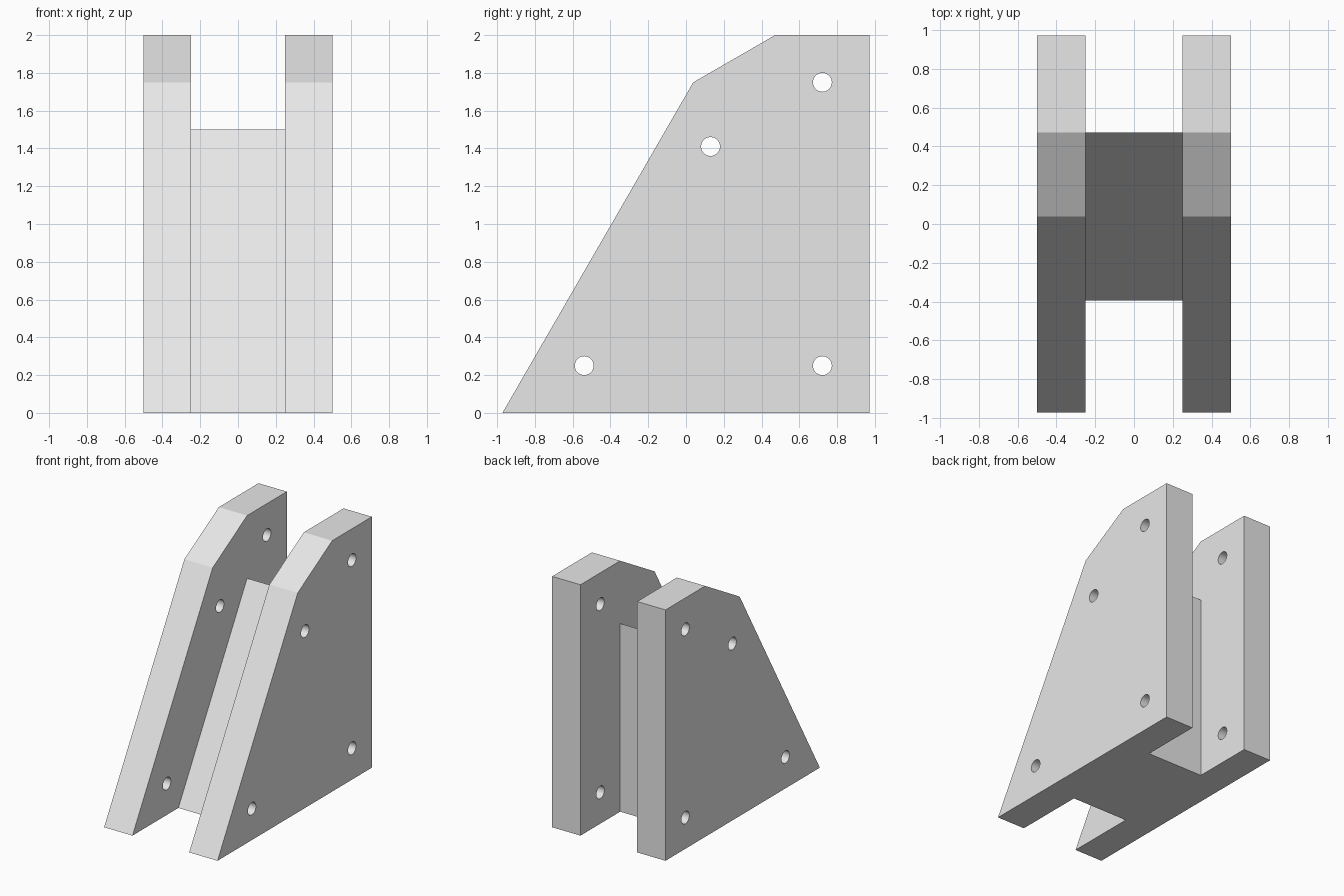
import bpy
import bmesh
from math import radians, sqrt

cube = bpy.data.objects.get("Cube")
if cube:
    bpy.data.objects.remove(cube, do_unlink=True)

GREY = (0.8, 0.8, 0.8, 1.0)
grey = bpy.data.materials.new("light grey")
grey.use_nodes = True
grey.diffuse_color = GREY
grey.node_tree.nodes["Principled BSDF"].inputs["Base Color"].default_value = GREY

# Main dimensions
HALF = 0.972               # half depth along y
INNER, OUTER = 0.25, 0.5   # side plate faces along x
RUN = 1 / sqrt(3)          # y travel per unit of height on the sloped front
HOLE_RADIUS = 0.05
HOLES = [(0.722, 0.25), (0.722, 1.75), (0.13, 1.41), (-0.539, 0.25)]

PLATE_PROFILE = [(-HALF, 0), (HALF, 0), (HALF, 2), (HALF - 0.5, 2),
                 (-HALF + 1.75 * RUN, 1.75)]
WEB_BACK = HALF - 0.5
WEB_PROFILE = [(WEB_BACK - 1.5 * RUN, 0), (WEB_BACK, 0), (WEB_BACK, 1.5)]


def extrude_profile(name, profile, x0, x1):
    """Prism with a (y, z) profile, running from x0 to x1."""
    bm = bmesh.new()
    face = bm.faces.new([bm.verts.new((x0, y, z)) for y, z in profile])
    moved = bmesh.ops.extrude_face_region(bm, geom=[face])["geom"]
    bmesh.ops.translate(bm, vec=(x1 - x0, 0, 0),
                        verts=[v for v in moved if isinstance(v, bmesh.types.BMVert)])
    bmesh.ops.recalc_face_normals(bm, faces=bm.faces)
    mesh = bpy.data.meshes.new(name)
    bm.to_mesh(mesh)
    bm.free()
    mesh.materials.append(grey)
    obj = bpy.data.objects.new(name, mesh)
    bpy.context.collection.objects.link(obj)
    return obj


def drill(obj, y, z):
    """Cut one round bolt hole through a plate along x."""
    bpy.ops.mesh.primitive_cylinder_add(vertices=32, radius=HOLE_RADIUS, depth=2,
                                        location=(0, y, z), rotation=(0, radians(90), 0))
    cutter = bpy.context.object
    cutter.name = "hole_cutter"
    cutter.hide_render = True
    cutter.data.materials.append(grey)
    mod = obj.modifiers.new("bolt hole", 'BOOLEAN')
    mod.operation = 'DIFFERENCE'
    mod.solver = 'EXACT'
    mod.object = cutter
    bpy.context.view_layer.objects.active = obj
    bpy.ops.object.modifier_apply(modifier=mod.name)
    bpy.data.objects.remove(cutter, do_unlink=True)


# Side plates with four bolt holes each
for side, sign in (("left", 1), ("right", -1)):
    plate = extrude_profile(side + "_side_plate", PLATE_PROFILE,
                            sign * INNER, sign * OUTER)
    for y, z in HOLES:
        drill(plate, y, z)
    # Round shading inside the holes only
    bpy.ops.object.select_all(action='DESELECT')
    plate.select_set(True)
    bpy.context.view_layer.objects.active = plate
    bpy.ops.object.shade_smooth_by_angle(angle=radians(20))

# Triangular web joining the plates
extrude_profile("centre_web", WEB_PROFILE, -INNER, INNER)
